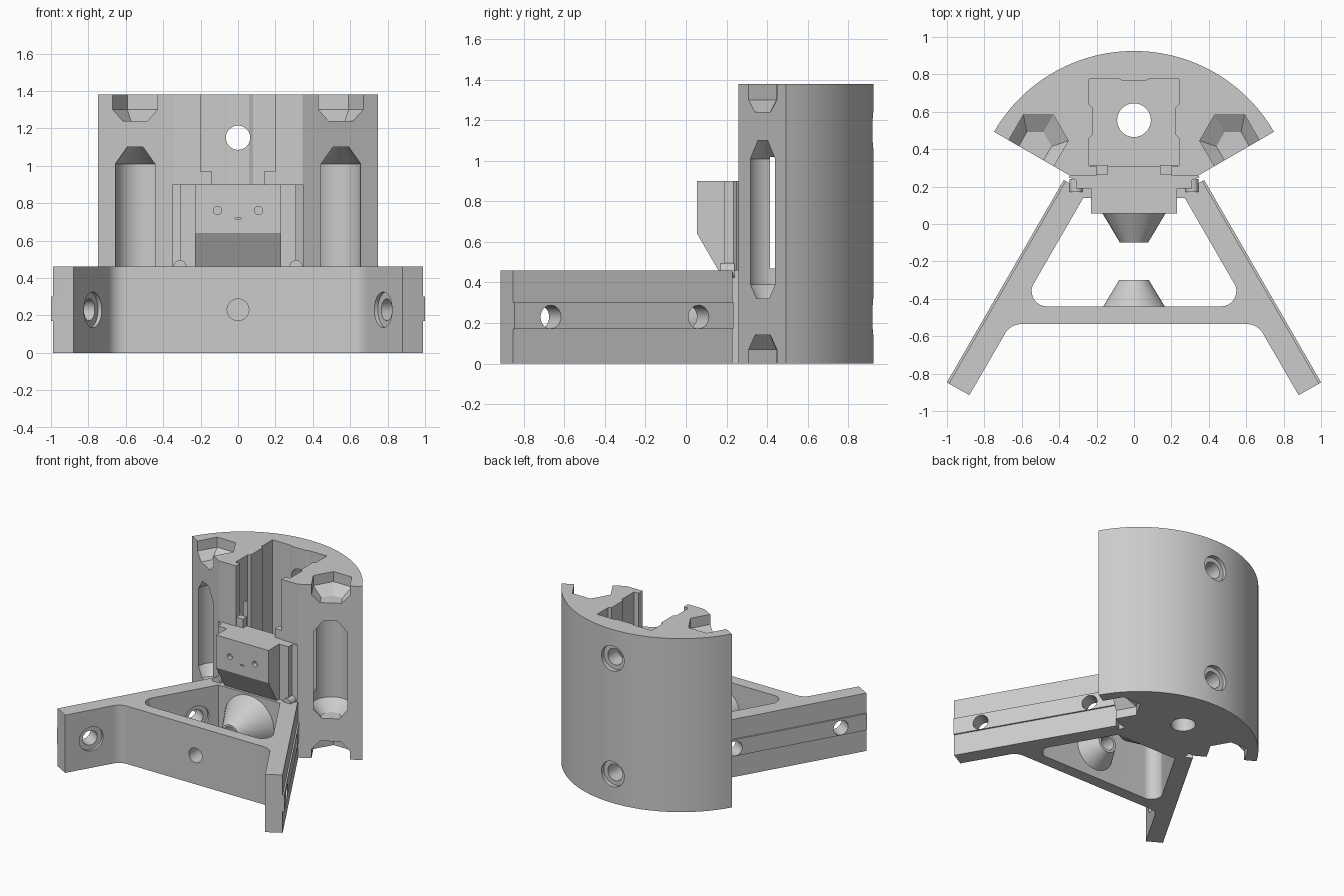
import bpy, bmesh
from math import cos, sin, tan, radians, pi
from mathutils import Vector

if "Cube" in bpy.data.objects:
    bpy.data.objects.remove(bpy.data.objects["Cube"], do_unlink=True)

SHADE = (0.6, 0.6, 0.6, 1)
grey = bpy.data.materials.new("plain grey")
grey.use_nodes = True
grey.diffuse_color = SHADE
grey.node_tree.nodes["Principled BSDF"].inputs["Base Color"].default_value = SHADE


def finish(name, bm):
    bmesh.ops.recalc_face_normals(bm, faces=bm.faces)
    mesh = bpy.data.meshes.new(name)
    bm.to_mesh(mesh)
    bm.free()
    ob = bpy.data.objects.new(name, mesh)
    bpy.context.collection.objects.link(ob)
    mesh.materials.append(grey)
    return ob


def loft(name, rings):
    """Closed solid through rings of equal point count."""
    bm = bmesh.new()
    loops = [[bm.verts.new(p) for p in ring] for ring in rings]
    n = len(loops[0])
    for a, b in zip(loops, loops[1:]):
        for i in range(n):
            bm.faces.new((a[i], a[(i + 1) % n], b[(i + 1) % n], b[i]))
    bm.faces.new(loops[0])
    bm.faces.new(loops[-1])
    return finish(name, bm)


def prism(name, pts, z0, z1):
    return loft(name, [[(p[0], p[1], z) for p in pts] for z in (z0, z1)])


def box(name, x0, x1, y0, y1, z0, z1):
    return prism(name, [(x0, y0), (x1, y0), (x1, y1), (x0, y1)], z0, z1)


def cone(name, p, q, r1, r2, n=40):
    p, q = Vector(p), Vector(q)
    rot = (q - p).to_track_quat("Z", "Y")
    circle = [Vector((cos(2 * pi * i / n), sin(2 * pi * i / n), 0)) for i in range(n)]
    return loft(name, [[c + rot @ (v * r) for v in circle] for c, r in ((p, r1), (q, r2))])


def combine(target, tool, operation="DIFFERENCE"):
    mod = target.modifiers.new("bool", "BOOLEAN")
    mod.operation, mod.object, mod.solver = operation, tool, "EXACT"
    bpy.context.view_layer.objects.active = target
    bpy.ops.object.modifier_apply(modifier=mod.name)
    bpy.data.objects.remove(tool, do_unlink=True)


def mirrored(half):
    return half + [(-x, y) for x, y in reversed(half)]


def rounded(corners, steps=10):
    """Corners (x, y, radius) to a half outline with arcs at the corners."""
    out = []
    for i, (x, y, r) in enumerate(corners):
        c = Vector((x, y))
        if not r:
            out.append((x, y))
            continue
        a = (Vector(corners[i - 1][:2]) - c).normalized()
        b = (Vector(corners[i + 1][:2]) - c).normalized()
        half = a.angle(b) / 2
        mid = c + (a + b).normalized() * r / sin(half)
        s, e = c + a * r / tan(half) - mid, c + b * r / tan(half) - mid
        out += [tuple(mid + s.lerp(e, k / steps).normalized() * r) for k in range(steps + 1)]
    return out


# Body: a sector of a cylinder with a flat front
CY, R, H = 0.061, 0.864, 1.38
arc = [(R * cos(radians(a)), CY + R * sin(radians(a))) for a in range(30, 151, 2)]
body = prism("sector_body", arc + [(-0.345, 0.26), (0.345, 0.26)], 0, H)

# Central cavity with ribs, and its front opening
cavity = [(0.14, 0.31), (0.24, 0.31), (0.24, 0.46), (0.22, 0.48), (0.22, 0.62),
          (0.24, 0.64), (0.24, 0.775), (0.08, 0.775), (0.06, 0.765)]
combine(body, prism("cut", mirrored(cavity), 0.46, 1.5))
combine(body, box("cut", -0.2, 0.2, 0.1, 0.36, 0.9, 1.5))

# Side pockets with tapered ends: hexagonal at top and bottom, round between
pockets = [(6, 0.16, [(1.24, 0.55), (1.30, 1), (1.5, 1)]),
           (30, 0.145, [(0.32, 0.5), (0.39, 1), (1.01, 1), (1.10, 0.4)]),
           (6, 0.16, [(-0.1, 1), (0.07, 1), (0.14, 0.55)])]


def pocket_ring(n, r, z, s, side):
    ring = []
    for k in range(n):
        a = pi / 6 + 2 * pi * k / n
        u, v = 0.635 + s * r * cos(a), s * (0.077 + r * sin(a))
        ring.append((side * (u * cos(pi / 6) - v / 2), CY + u / 2 + v * cos(pi / 6), z))
    return ring


for side in (-1, 1):
    for n, r, sections in pockets:
        combine(body, loft("cut", [pocket_ring(n, r, z, s, side) for z, s in sections]))
# Slots from the long pockets into the cavity
combine(body, box("cut", -0.41, 0.41, 0.415, 0.46, 0.47, 1.02))

# Vertical bore and countersunk rear screw holes
combine(body, cone("cut", (0, 0.555, -0.1), (0, 0.555, 0.6), 0.09, 0.09))
for z, end in ((1.15, 0.7), (0.23, 0.5)):
    combine(body, cone("cut", (0, 1, z), (0, end, z), 0.065, 0.065))
    combine(body, cone("cut", (0, 1, z), (0, 0.89, z), 0.1, 0.1))

# A-shaped frame
outer = rounded([(0, -0.535, 0), (0.66, -0.535, 0.1), (0.88, -0.915, 0), (0.99, -0.853, 0),
                 (0.365, 0.23, 0), (0.31, 0.2, 0), (0.3, 0.28, 0)])[1:]
inner = rounded([(0, -0.44, 0), (0.606, -0.44, 0.08), (0.271, 0.14, 0)])[1:]
frame = prism("a_frame", mirrored(outer), 0, 0.46)
combine(frame, prism("cut", mirrored(inner), -0.1, 0.6))

# Ridges along the legs, then cross holes with inner counterbores
for side in (-1, 1):
    def leg(t, depth, z=0.23):
        return Vector((side * (0.99 - t / 2 - depth * 0.866), -0.853 + t * 0.866 - depth / 2, z))
    ends = [[leg(t, d, z) for d, z in ((-0.012, 0.17), (0.02, 0.17), (0.02, 0.302), (-0.012, 0.302))]
            for t in (0, 1.25)]
    combine(frame, loft("ridge", ends), "UNION")
    for t in (0.208, 1.05):
        combine(frame, cone("cut", leg(t, -0.1), leg(t, 0.2), 0.058, 0.058))
        combine(frame, cone("cut", leg(t, 0.105), leg(t, 0.2), 0.095, 0.095))

# Facing cones on the crossbar and the body
front_cone = cone("crossbar_cone", (0, -0.45, 0.23), (0, -0.3, 0.23), 0.17, 0.08)
rear_cone = cone("body_cone", (0, 0.16, 0.23), (0, -0.1, 0.23), 0.23, 0.075)
for ob, start, end in ((frame, -0.6, -0.4), (front_cone, -0.6, -0.2), (rear_cone, -0.2, 0.05)):
    combine(ob, cone("cut", (0, start, 0.23), (0, end, 0.23), 0.058, 0.058))

# Front block with a chamfered underside and stepped flange
profile = [(0.055, 0.9), (0.055, 0.64), (0.16, 0.46), (0.3, 0.46), (0.3, 0.9)]
block = loft("front_block", [[(x, y, z) for y, z in profile] for x in (-0.23, 0.23)])
for side in (-1, 1):
    combine(block, cone("cut", (side * 0.11, 0, 0.76), (side * 0.11, 0.09, 0.76), 0.022, 0.022, 20))
combine(block, box("cut", -0.015, 0.015, 0, 0.07, 0.716, 0.724))
flange = prism("block_flange", mirrored([(0.31, 0.19), (0.31, 0.235), (0.35, 0.25), (0.33, 0.28)]), 0.46, 0.9)
for side, word in ((-1, "right"), (1, "left")):
    a, b = sorted((side * 0.14, side * 0.235))
    box(word + "_stop_tab", a, b, 0.265, 0.315, 0.88, 0.97)
    cone(word + "_flange_pin", (side * 0.31, 0.17, 0.46), (side * 0.31, 0.24, 0.46), 0.035, 0.035, 24)

# Smooth the round surfaces, keep edges sharp
for ob in (body, frame, front_cone, rear_cone, block):
    bpy.ops.object.select_all(action="DESELECT")
    ob.select_set(True)
    bpy.context.view_layer.objects.active = ob
    bpy.ops.object.shade_smooth_by_angle(angle=radians(25))
